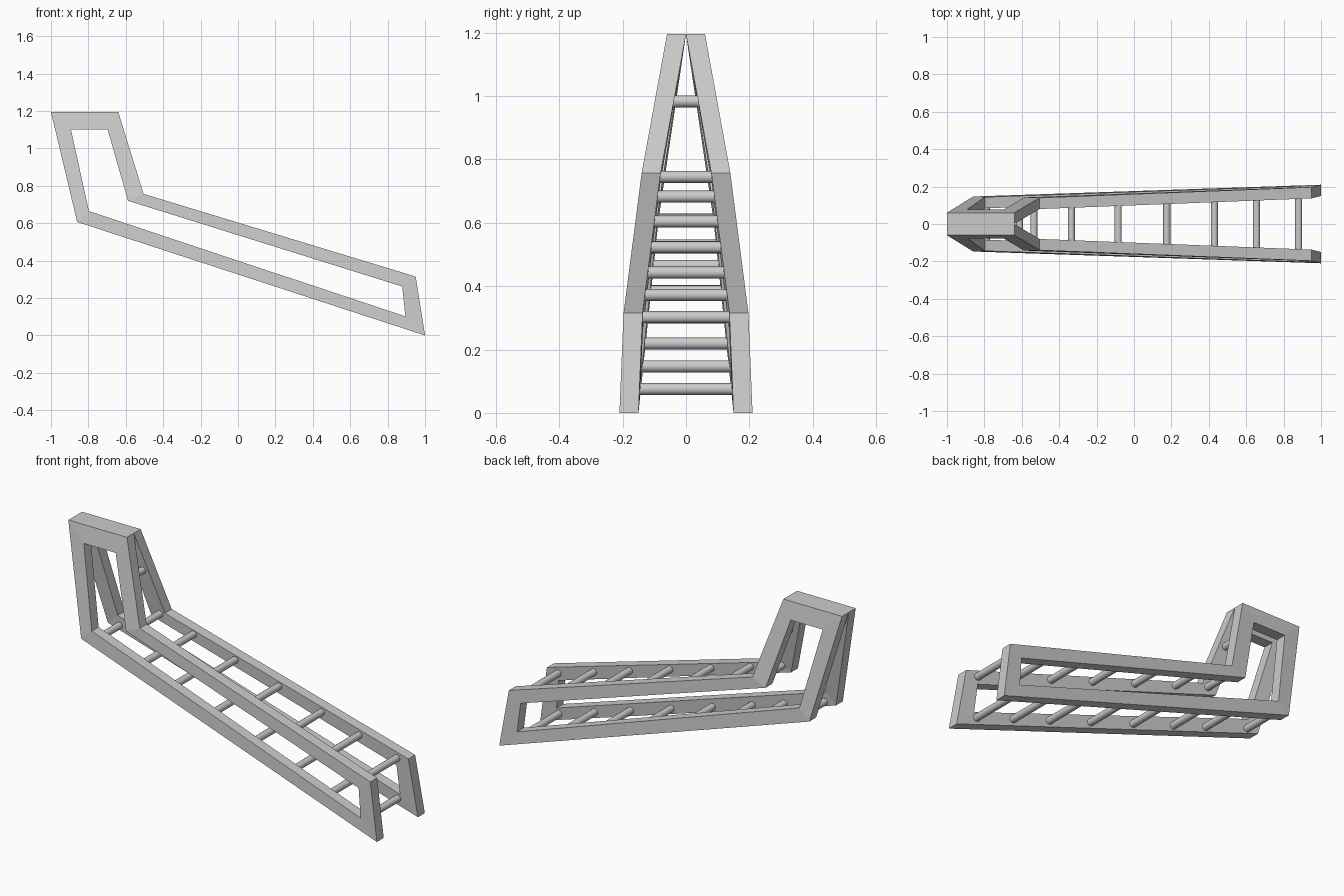
import bpy, bmesh
from mathutils import Vector

if "Cube" in bpy.data.objects:
    bpy.data.objects.remove(bpy.data.objects["Cube"])

THICK = 0.06
# Side frame corners: (x, z, outer half-width), outer loop then window loop
OUTER = [(-1, 1.195, 0.06), (-0.64, 1.195, 0.06), (-0.505, 0.757, 0.14),
         (0.95, 0.315, 0.197), (1, 0, 0.21), (-0.86, 0.607, 0.147)]
INNER = [(-0.893, 1.1, 0.077), (-0.697, 1.1, 0.077), (-0.588, 0.72, 0.142),
         (0.878, 0.262, 0.196), (0.895, 0.102, 0.203), (-0.797, 0.665, 0.144)]


def side_frames():
    bm = bmesh.new()
    loops = [[bm.verts.new((x, y - d, z)) for x, z, y in pts]
             for pts in (OUTER, INNER) for d in (0, THICK)]
    oo, oi, io, ii = loops
    n = len(OUTER)
    for i in range(n):
        j = (i + 1) % n
        for a, b in ((oo, io), (io, ii), (ii, oi)):
            bm.faces.new((a[i], a[j], b[j], b[i]))
        # the top edges of both halves meet on y = 0, so no wall is needed below
        bm.faces.new((oi[i], oi[j], oo[j], oo[i]))
    bmesh.ops.recalc_face_normals(bm, faces=bm.faces)
    me = bpy.data.meshes.new("side_frames")
    bm.to_mesh(me)
    bm.free()
    ob = bpy.data.objects.new("side_frames", me)
    bpy.context.collection.objects.link(ob)
    mod = ob.modifiers.new("mirror", 'MIRROR')
    mod.use_axis = (False, True, False)
    mod.use_clip = True


def rung(name, x, z, half):
    bpy.ops.mesh.primitive_cylinder_add(vertices=16, radius=0.019, depth=2 * half,
                                        location=(x, 0, z), rotation=(1.570796, 0, 0))
    bpy.context.object.name = name
    bpy.ops.object.shade_smooth_by_angle()


side_frames()

# Rungs along the upper and lower rails
xs = [0.88, 0.655, 0.43, 0.175, -0.085, -0.335, -0.535]
for x in xs:
    rung("upper_rung", x, 0.302 + (0.88 - x) * 0.313, 0.16 + (x + 0.5) * 0.039 - 0.045)
for x in xs + [-0.79]:
    rung("lower_rung", x, 0.075 + (0.88 - x) * 0.32, 0.147 + (x + 0.86) * 0.034 - 0.03)

# Single rung on the neck
rung("neck_rung", -0.612, 0.983, 0.06)
